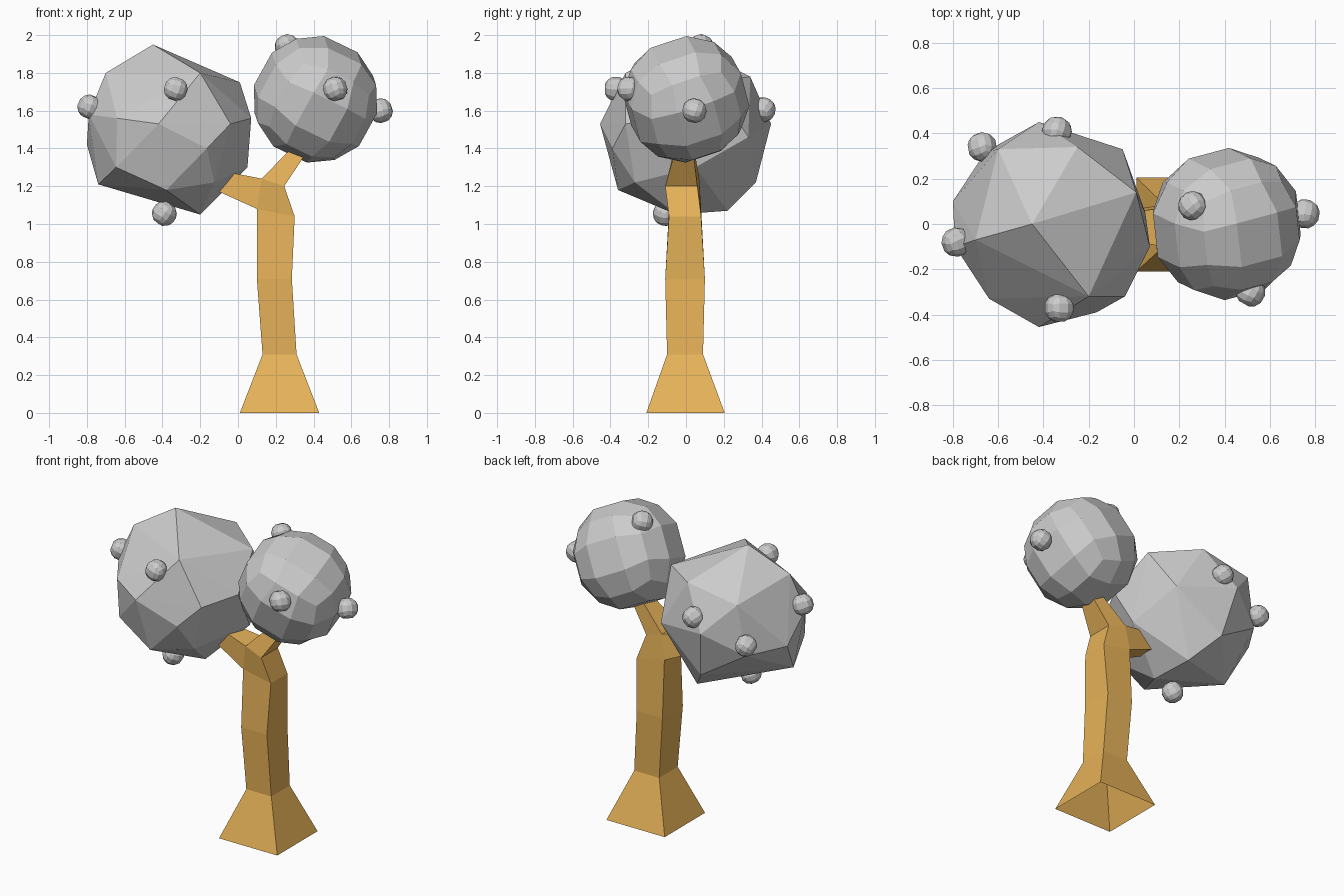
import bpy, bmesh
from mathutils import Euler, Vector
from math import radians

if "Cube" in bpy.data.objects:
    bpy.data.objects.remove(bpy.data.objects["Cube"])


def finish(name, bm, mat=None):
    bmesh.ops.recalc_face_normals(bm, faces=bm.faces)
    mesh = bpy.data.meshes.new(name)
    bm.to_mesh(mesh)
    bm.free()
    obj = bpy.data.objects.new(name, mesh)
    bpy.context.collection.objects.link(obj)
    if mat:
        mesh.materials.append(mat)
    return obj


def tube(bm, stations):
    """Four-sided tube; station = left (x, z), right (x, z), front y, back y."""
    rings = []
    for (xa, za), (xb, zb), y0, y1 in stations:
        pts = [(xa, y0, za), (xb, y0, zb), (xb, y1, zb), (xa, y1, za)]
        rings.append([bm.verts.new(p) for p in pts])
    for a, b in zip(rings, rings[1:]):
        for i in range(4):
            j = (i + 1) % 4
            bm.faces.new((a[i], a[j], b[j], b[i]))
    bm.faces.new(rings[-1])


def quad_ball(name, centre, radius, rot):
    """Low-poly ball made from a 3x3 subdivided cube."""
    bm = bmesh.new()
    bmesh.ops.create_cube(bm, size=2)
    bmesh.ops.subdivide_edges(bm, edges=bm.edges, cuts=2, use_grid_fill=True)
    turn = Euler([radians(a) for a in rot]).to_matrix()
    for v in bm.verts:
        v.co = turn @ v.co.normalized() * radius
    obj = finish(name, bm)
    obj.location = centre
    return obj


# Trunk with flared open base, running on into the right branch
wood = bpy.data.materials.new("wood")
wood.diffuse_color = (0.8, 0.45, 0.1, 1)
wood.use_nodes = True
wood.node_tree.nodes["Principled BSDF"].inputs["Base Color"].default_value = wood.diffuse_color
bm = bmesh.new()
shoulder, crotch = (0.10, 1.08), (0.125, 1.24)
tube(bm, [
    ((0.01, 0), (0.43, 0), -0.21, 0.205),
    ((0.13, 0.31), (0.31, 0.31), -0.10, 0.09),
    ((0.10, 0.71), (0.285, 0.71), -0.11, 0.10),
    (shoulder, (0.30, 1.04), -0.09, 0.08),
    (crotch, (0.245, 1.20), -0.11, 0.06),
    ((0.36, 1.48), (0.41, 1.45), -0.04, 0.03),
])
# Left branch grows from the quad between shoulder and crotch
bm.faces.ensure_lookup_table()
socket = [f for f in bm.faces if all(
    min((Vector((v.co.x, v.co.z)) - Vector(p)).length for p in (shoulder, crotch)) < 0.01
    for v in f.verts)]
bmesh.ops.delete(bm, geom=socket, context='FACES_ONLY')
tube(bm, [
    (shoulder, crotch, -0.10, 0.07),
    ((-0.22, 1.225), (-0.18, 1.30), -0.04, 0.03),
])
bmesh.ops.remove_doubles(bm, verts=bm.verts, dist=0.025)
finish("trunk", bm, wood)

# Large irregular crown: hull of a few facet corners
corners = [
    (-.085, 0, .45), (-.335, -.07, .30), (.165, -.32, .30), (-.055, -.455, .03),
    (-.275, -.33, .06), (.375, .14, .25), (.435, -.10, .06), (.415, .05, -.20),
    (.165, -.05, -.45), (-.015, -.36, -.32), (-.375, -.05, -.29), (-.435, .10, -.08),
    (-.425, -.10, .08), (.20, -.39, -.10), (.325, -.32, .03), (.13, .22, -.43),
    (0, .37, -.28), (-.055, .45, .03), (-.235, .33, .22), (.115, .34, .28),
    (.315, .33, -.04), (-.29, .32, -.10), (.24, -.27, -.28), (-.28, -.30, -.20),
]
bm = bmesh.new()
for c in corners:
    bm.verts.new(c)
bmesh.ops.convex_hull(bm, input=bm.verts)
bmesh.ops.delete(bm, geom=[v for v in bm.verts if not v.link_faces], context='VERTS')
finish("large_crown", bm).location = (-0.365, 0, 1.5)

# Small crown
quad_ball("small_crown", (0.41, 0, 1.66), 0.338, (20, 25, 15))

# Fruit dotted over both crowns
fruit = [
    (-0.33, -0.37, 1.715), (-0.785, -0.08, 1.62), (-0.39, -0.11, 1.055),
    (-0.34, 0.41, 1.605), (-0.67, 0.34, 1.48),
    (0.26, 0.08, 1.94), (0.515, -0.30, 1.715), (0.755, 0.045, 1.60),
]
for i, c in enumerate(fruit):
    quad_ball(f"fruit_{i + 1}", c, 0.066, (15 * i, 20, 25 * i))
